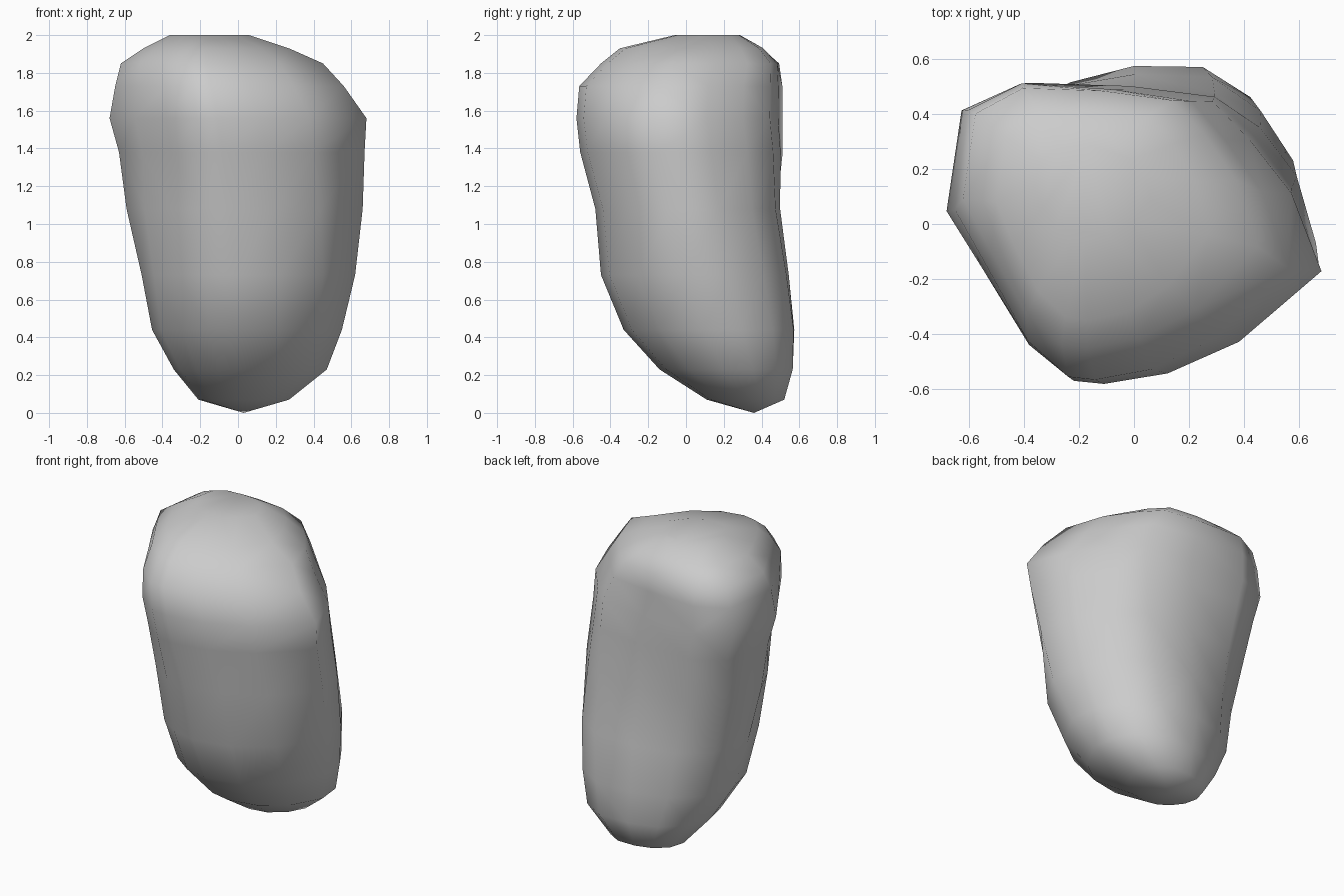
import bpy, bmesh

if "Cube" in bpy.data.objects:
    bpy.data.objects.remove(bpy.data.objects["Cube"])

# Unit cross-sections, counter-clockwise from the right
UPPER = [(1, -.25), (.84, .27), (.62, .62), (.42, .88), (-.05, .96), (-.6, 1), (-.92, .82),
         (-1, .15), (-.8, -.25), (-.56, -.74), (-.32, -.98), (-.16, -1), (.18, -.93), (.56, -.72)]
LOWER = [(1, -.05), (.96, .4), (.76, .76), (.4, 1), (-.1, 1), (-.55, .85), (-.88, .52),
         (-1, .05), (-.92, -.36), (-.7, -.7), (-.42, -.92), (-.1, -1), (.36, -.9), (.76, -.56)]

# Height, x min, x max, y min, y max, share of upper section
LEVELS = [
    (0.07, -.21, .27, .11, .52, 0),
    (0.23, -.34, .47, -.14, .565, 0),
    (0.44, -.455, .55, -.33, .575, .1),
    (0.73, -.51, .62, -.45, .55, .3),
    (1.08, -.59, .66, -.48, .51, .6),
    (1.38, -.63, .67, -.56, .52, .9),
    (1.56, -.68, .68, -.58, .51, 1),
    (1.73, -.65, .56, -.565, .51, 1),
    (1.85, -.62, .45, -.45, .50, .9),
    (1.93, -.5, .27, -.35, .42, .7),
    (2.00, -.36, .06, -.06, .29, .5),
]

bm = bmesh.new()
rings = []
for z, x0, x1, y0, y1, t in LEVELS:
    ring = []
    for (ux, uy), (lx, ly) in zip(UPPER, LOWER):
        x, y = lx + (ux - lx) * t, ly + (uy - ly) * t
        ring.append(bm.verts.new(((x0 + x1) / 2 + x * (x1 - x0) / 2,
                                  (y0 + y1) / 2 + y * (y1 - y0) / 2, z)))
    rings.append(ring)

# Stone sides
n = len(UPPER)
for a, b in zip(rings, rings[1:]):
    for i in range(n):
        j = (i + 1) % n
        bm.faces.new((a[i], a[j], b[j], b[i]))

# Rounded foot and flat crown
foot = bm.verts.new((.03, .36, 0))
for i in range(n):
    bm.faces.new((rings[0][(i + 1) % n], rings[0][i], foot))
bm.faces.new(rings[-1])
bmesh.ops.recalc_face_normals(bm, faces=bm.faces)
bmesh.ops.triangulate(bm, faces=bm.faces)
for f in bm.faces:
    f.smooth = True

mesh = bpy.data.meshes.new("stone")
bm.to_mesh(mesh)
bm.free()
stone = bpy.data.objects.new("stone", mesh)
bpy.context.collection.objects.link(stone)
